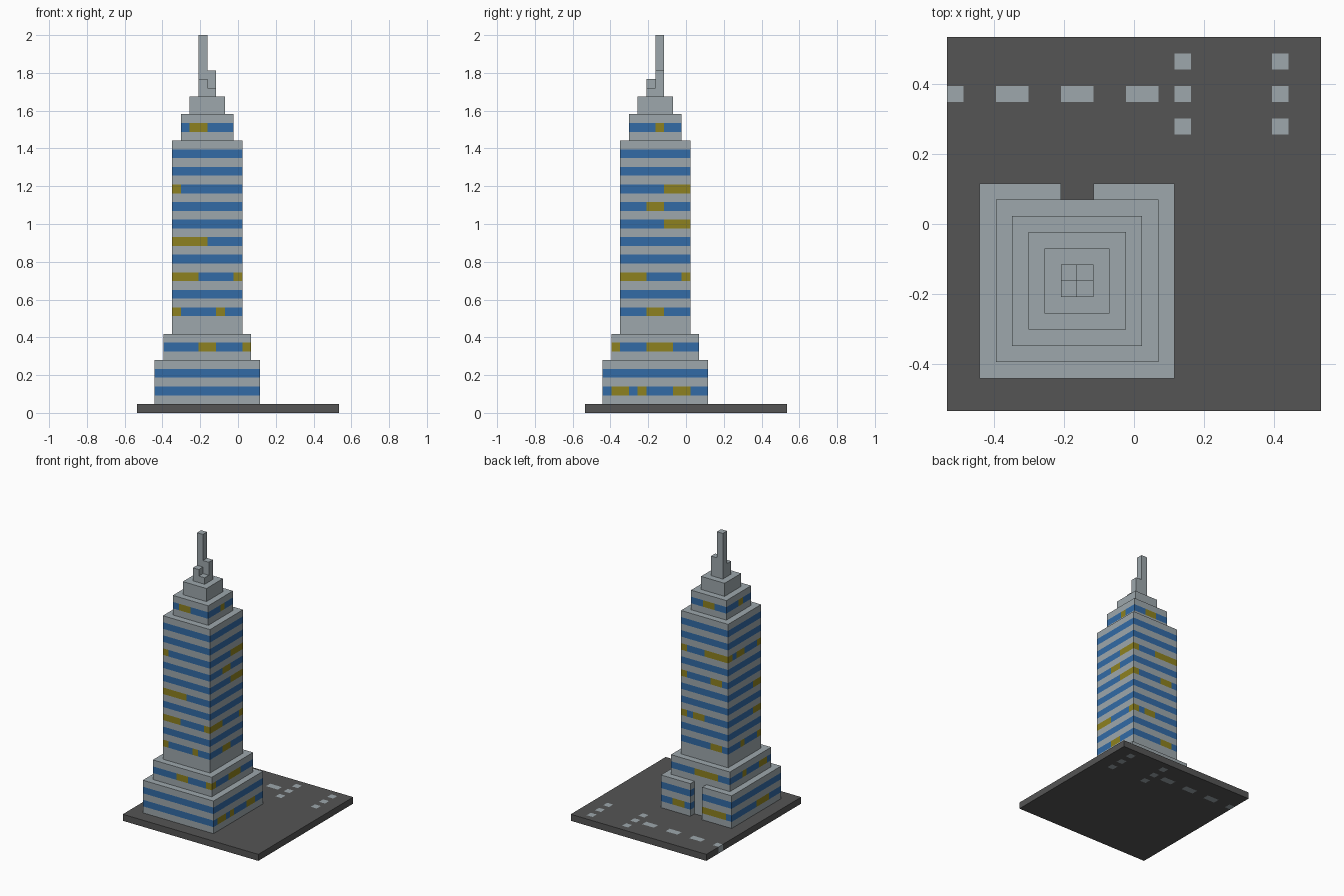
import bpy, bmesh, math
from mathutils import Vector

if "Cube" in bpy.data.objects:
    bpy.data.objects.remove(bpy.data.objects["Cube"])

V = 2 / 43          # one block; the model is 23 x 23 x 43 blocks
HALF = 11.5

def material(name, rgb):
    m = bpy.data.materials.new(name)
    m.diffuse_color = (*rgb, 1)
    m.use_nodes = True
    m.node_tree.nodes["Principled BSDF"].inputs["Base Color"].default_value = m.diffuse_color
    return m

MATS = [material("concrete", (0.34, 0.39, 0.415)),
        material("asphalt", (0.09, 0.09, 0.09)),
        material("window_blue", (0.032, 0.145, 0.38)),
        material("window_lit", (0.27, 0.22, 0.014))]
CONCRETE, ASPHALT, BLUE, LIT = range(4)

# window floors, and the lit cells per side: {floor: block positions}
FLOORS = {2, 4, 7, 32} | set(range(11, 30, 2))
FRONT = {7: (7, 8, 12), 11: (4, 9), 15: (4, 5, 6, 11), 19: (4, 5, 6, 7), 25: (4,), 32: (6, 7)}
RIGHT = {2: (3, 4, 6, 10, 11), 7: (3, 7, 8, 9), 11: (7, 8), 15: (4, 5, 6, 11),
         21: (9, 10, 11), 23: (7, 8), 25: (9, 10, 11), 32: (8,)}
BACK = {2: (3, 4, 5, 6, 10, 11), 7: (5, 6, 7, 8), 11: (5, 6), 15: (8, 9, 11),
        21: (5, 6, 11), 25: (4, 5, 6, 7, 11), 32: (7, 8)}
LEFT = {2: (5, 6, 7), 7: (4, 5, 9), 11: (4, 8), 15: (4, 5), 19: (4, 5),
        25: (4, 8, 9), 32: (7,)}

# street dashes and crossing dots, as block positions on the slab
MARKS = {(x, 19) for x in (0, 3, 4, 7, 8, 11, 12)} | {(x, y) for x in (14, 20) for y in (17, 19, 21)}

def prism(name, outline, z0, z1, colour, hidden):
    """Extrude an outline, cut it along the block grid, colour by block."""
    bm = bmesh.new()
    base = bm.faces.new([bm.verts.new((x, y, z0)) for x, y in outline])
    top = bmesh.ops.extrude_face_region(bm, geom=[base], use_keep_orig=True)["geom"]
    bmesh.ops.translate(bm, vec=(0, 0, z1 - z0),
                        verts=[g for g in top if isinstance(g, bmesh.types.BMVert)])
    bmesh.ops.recalc_face_normals(bm, faces=bm.faces)
    for axis in range(3):
        lo = min(v.co[axis] for v in bm.verts)
        hi = max(v.co[axis] for v in bm.verts)
        no = Vector((axis == 0, axis == 1, axis == 2))
        for i in range(round(lo) + 1, round(hi)):
            bmesh.ops.bisect_plane(bm, geom=bm.verts[:] + bm.edges[:] + bm.faces[:],
                                   plane_co=no * i, plane_no=no)
    bm.normal_update()
    buried = []
    for f in bm.faces:
        c, n = f.calc_center_median(), f.normal
        if hidden(c, n):
            buried.append(f)
        block = [math.floor(k) for k in c - n * 0.5]
        f.material_index = colour(block, c, n)
    bmesh.ops.delete(bm, geom=buried, context='FACES')
    for v in bm.verts:
        v.co = Vector((v.co.x - HALF, v.co.y - HALF, v.co.z)) * V
    me = bpy.data.meshes.new(name)
    bm.to_mesh(me)
    bm.free()
    for m in MATS:
        me.materials.append(m)
    bpy.context.collection.objects.link(bpy.data.objects.new(name, me))

def square(a, b):
    return [(a, a), (b, a), (b, b), (a, b)]

def within(c, a, b):
    return a < c.x < b and a < c.y < b

def windows(a, b):
    """Window rule for a square tier spanning blocks a..b."""
    def rule(block, c, n):
        x, y, z = block
        if z not in FLOORS or abs(n.z) > 0.5:
            return CONCRETE
        if a + 0.5 < c.x < b - 0.5 and a + 0.5 < c.y < b - 0.5 and n.y > 0.5:
            return CONCRETE          # plain wall inside the doorway recess
        lit = ((y == a and x in FRONT.get(z, ())) or (x == b - 1 and y in RIGHT.get(z, ()))
               or (y == b - 1 and x in BACK.get(z, ())) or (x == a and y in LEFT.get(z, ())))
        return LIT if lit else BLUE
    return rule

# street slab
def street(block, c, n):
    return CONCRETE if (block[0], block[1]) in MARKS else ASPHALT

def under_building(c, n):
    recess = 7 < c.x < 9 and c.y > 13
    return n.z > 0.5 and within(c, 2, 14) and not recess

prism("street_slab", square(0, 23), 0, 1, street, under_building)

# tower tiers: name, first block, last block, bottom, top
TIERS = [("podium", 2, 14, 1, 6), ("lower_setback", 3, 13, 6, 9), ("tower_shaft", 4, 12, 9, 31),
         ("upper_setback", 5, 11, 31, 34), ("crown", 6, 10, 34, 36)]
for i, (name, a, b, z0, z1) in enumerate(TIERS):
    outline = square(a, b)
    if name == "podium":             # doorway recess at the back
        outline[3:3] = [(9, 14), (9, 13), (7, 13), (7, 14)]
    prism(name, outline, z0, z1, windows(a, b),
          lambda c, n, a=a: n.z < -0.5 or (n.z > 0.5 and within(c, a + 1, 22 - a - 7 + 0)))

# stepped spire: four columns of different heights
HEIGHTS = {(7, 8): 43, (8, 8): 39, (7, 7): 38, (8, 7): 37}
for (x, y), h in HEIGHTS.items():
    def touching(c, n):
        beside = (math.floor(c.x + n.x * 0.5), math.floor(c.y + n.y * 0.5))
        return n.z < -0.5 or (abs(n.z) < 0.5 and c.z < HEIGHTS.get(beside, 0))
    prism(f"spire_column_{x}_{y}", [(x, y), (x + 1, y), (x + 1, y + 1), (x, y + 1)],
          36, h, lambda block, c, n: CONCRETE, touching)
